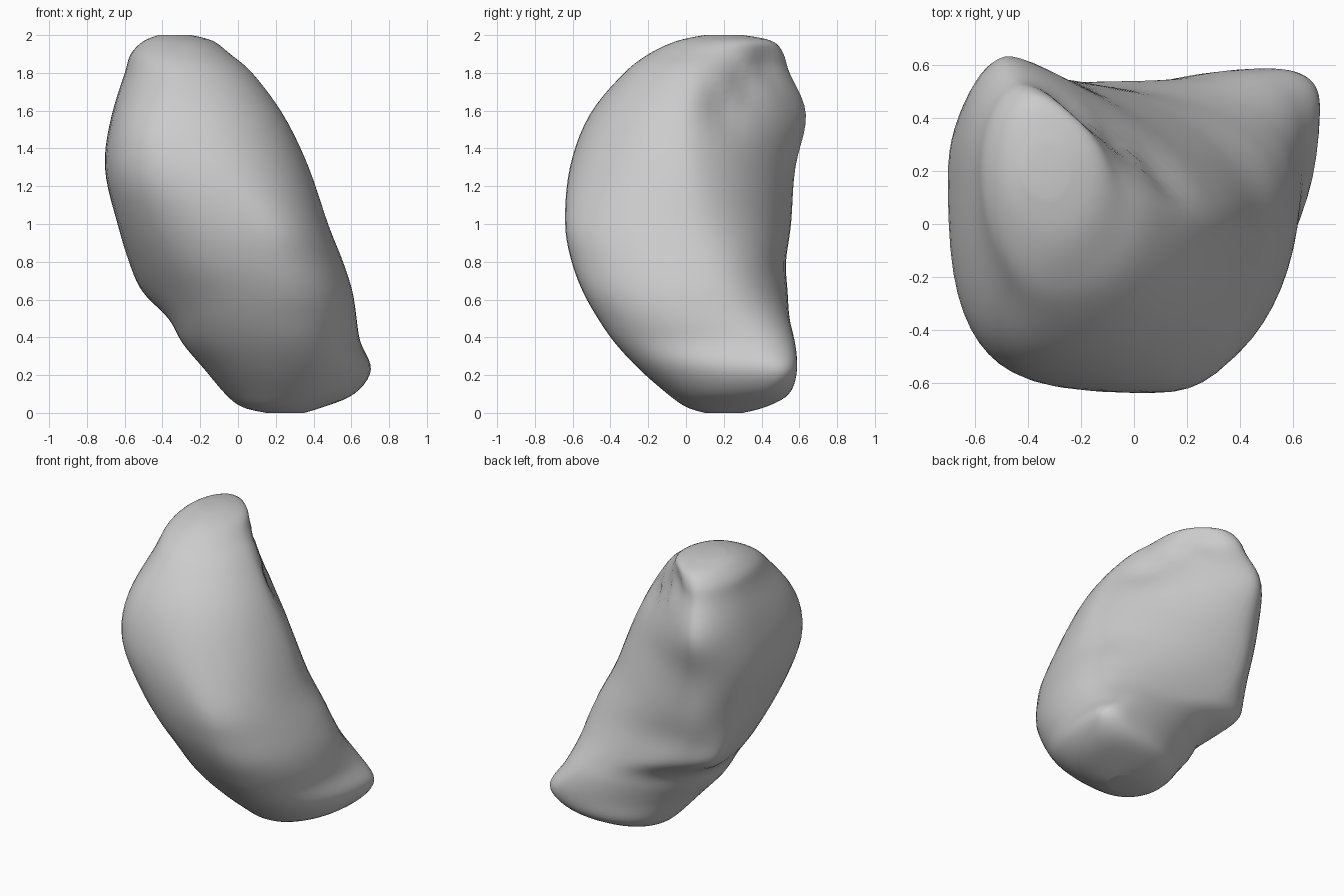
import bpy, bmesh, math

if "Cube" in bpy.data.objects:
    bpy.data.objects.remove(bpy.data.objects["Cube"])

SIDE_STEPS = 14   # points per quarter of a section
LEVEL_STEPS = 5   # rings between two key sections

# Key sections, bottom to top:
# z, left x, y there, right x, y there, front y, x there, back y, x there
SECTIONS = [
    (0.00, 0.15, 0.20, 0.35, 0.20, 0.10, 0.25, 0.30, 0.25),
    (0.03, 0.02, 0.20, 0.45, 0.25, 0.00, 0.22, 0.42, 0.27),
    (0.10, -0.07, 0.20, 0.62, 0.38, -0.10, 0.25, 0.55, 0.38),
    (0.23, -0.18, 0.15, 0.71, 0.44, -0.25, 0.25, 0.59, 0.50),
    (0.37, -0.30, 0.10, 0.65, 0.28, -0.38, 0.25, 0.58, 0.38),
    (0.50, -0.37, 0.12, 0.63, 0.12, -0.47, 0.22, 0.55, 0.18),
    (0.64, -0.51, 0.38, 0.61, 0.08, -0.55, 0.20, 0.54, -0.15),
    (0.80, -0.58, 0.33, 0.56, 0.05, -0.61, 0.15, 0.53, -0.32),
    (1.00, -0.64, 0.20, 0.48, 0.00, -0.645, 0.10, 0.56, -0.40),
    (1.30, -0.71, 0.18, 0.38, 0.00, -0.62, -0.15, 0.58, -0.44),
    (1.58, -0.67, 0.20, 0.245, 0.00, -0.515, -0.28, 0.645, -0.47),
    (1.80, -0.60, 0.20, 0.08, 0.05, -0.33, -0.30, 0.55, -0.43),
    (1.90, -0.57, 0.20, -0.04, 0.10, -0.20, -0.32, 0.52, -0.40),
    (1.97, -0.50, 0.20, -0.13, 0.20, -0.05, -0.30, 0.46, -0.36),
    (2.00, -0.42, 0.20, -0.25, 0.20, 0.10, -0.33, 0.30, -0.33),
]

# Roundness of the section corners by height
BACK_RIGHT = [(0.0, 2.0), (0.23, 2.8), (0.5, 2.6), (0.8, 2.3), (1.0, 1.9),
              (1.3, 1.55), (1.6, 1.3), (1.85, 1.45), (2.0, 2.0)]
FRONT_LEFT = [(0.0, 2.0), (0.4, 2.1), (0.9, 2.6), (1.2, 3.0), (1.5, 2.9),
              (1.75, 2.1), (2.0, 2.0)]


def at_height(table, z):
    for (z0, a), (z1, b) in zip(table, table[1:]):
        if z <= z1:
            return a + (b - a) * (z - z0) / (z1 - z0)
    return table[-1][1]


def spline(a, b, c, d, t):
    """Smooth blend from section b to section c."""
    return [0.5 * (2 * q + (r - p) * t + (2 * p - 5 * q + 4 * r - s) * t * t
                   + (3 * q - p - 3 * r + s) * t ** 3)
            for p, q, r, s in zip(a, b, c, d)]


def all_sections():
    last = len(SECTIONS) - 1
    for i in range(last):
        keys = [SECTIONS[min(max(i + k, 0), last)] for k in (-1, 0, 1, 2)]
        for s in range(LEVEL_STEPS):
            yield spline(*keys, s / LEVEL_STEPS)
    yield SECTIONS[last]


def ring_points(section):
    """Four rounded quarters through the extreme points of a section."""
    z, xl, yl, xr, yr, yf, xf, yb, xb = section
    z = min(max(z, 0), 2)
    right, back, left, front = (xr, yr), (xb, yb), (xl, yl), (xf, yf)
    # start, end, corner origin, whether start is an x extreme, roundness
    quarters = [
        (right, back, (xb, yr), True, at_height(BACK_RIGHT, z)),
        (back, left, (xb, yl), False, 2.0),
        (left, front, (xf, yl), True, at_height(FRONT_LEFT, z)),
        (front, right, (xf, yr), False, 2.1),
    ]
    points = []
    for start, end, origin, x_first, power in quarters:
        for k in range(SIDE_STEPS):
            a = k / SIDE_STEPS * math.pi / 2
            c, s = math.cos(a) ** (2 / power), math.sin(a) ** (2 / power)
            fx, fy = (c, s) if x_first else (s, c)
            px, py = (start[0], end[1]) if x_first else (end[0], start[1])
            points.append((origin[0] + (px - origin[0]) * fx,
                           origin[1] + (py - origin[1]) * fy, z))
    return points


# Curved body lofted through the sections
bm = bmesh.new()
rings = [[bm.verts.new(p) for p in ring_points(s)] for s in all_sections()]
count = 4 * SIDE_STEPS
for low, high in zip(rings, rings[1:]):
    for i in range(count):
        j = (i + 1) % count
        bm.faces.new((low[i], low[j], high[j], high[i]))
bm.faces.new(rings[0][::-1])
bm.faces.new(rings[-1])

# Soften the lofted creases a little
inner = [v for ring in rings[1:-1] for v in ring]
for _ in range(5):
    bmesh.ops.smooth_vert(bm, verts=inner, factor=0.4,
                          use_axis_x=True, use_axis_y=True, use_axis_z=True)

# Shallow groove running down from the top between bulb and right shoulder
groove = [(-0.17, 0.47, 1.85), (-0.05, 0.32, 1.72), (0.08, 0.20, 1.6)]
for v in inner:
    d = min((v.co.x - x) ** 2 + (v.co.y - y) ** 2 + (v.co.z - z) ** 2
            for x, y, z in groove)
    push = 0.03 * math.exp(-d / 0.015)
    v.co.x -= push
    v.co.y -= push * 0.7
bmesh.ops.recalc_face_normals(bm, faces=bm.faces[:])

mesh = bpy.data.meshes.new("curved_body")
bm.to_mesh(mesh)
bm.free()
body = bpy.data.objects.new("curved_body", mesh)
bpy.context.collection.objects.link(body)

# Plain grey surface
grey = bpy.data.materials.new("light_grey")
grey.diffuse_color = (0.6, 0.6, 0.6, 1)
grey.use_nodes = True
grey.node_tree.nodes["Principled BSDF"].inputs["Base Color"].default_value = grey.diffuse_color
mesh.materials.append(grey)

bpy.context.view_layer.objects.active = body
body.select_set(True)
bpy.ops.object.shade_smooth_by_angle(angle=math.radians(40))
